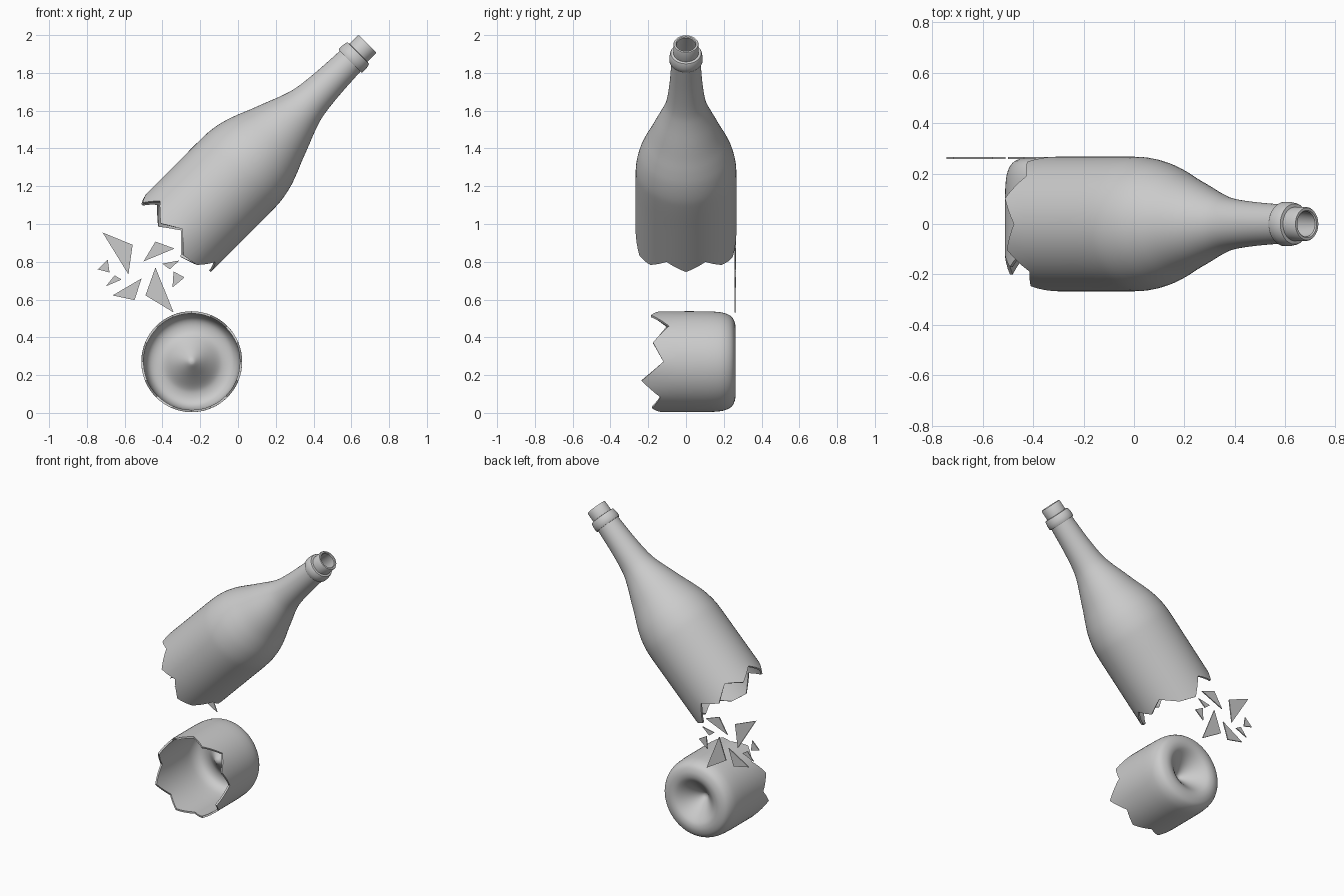
import bpy, bmesh, math
from mathutils import Vector

if "Cube" in bpy.data.objects:
    bpy.data.objects.remove(bpy.data.objects["Cube"])

SEG = 64
WALL = 0.012


def finish(name, bm, angle=35):
    bmesh.ops.remove_doubles(bm, verts=bm.verts, dist=0.0004)
    bmesh.ops.recalc_face_normals(bm, faces=bm.faces)
    mesh = bpy.data.meshes.new(name)
    bm.to_mesh(mesh)
    bm.free()
    ob = bpy.data.objects.new(name, mesh)
    bpy.context.collection.objects.link(ob)
    bpy.ops.object.select_all(action='DESELECT')
    ob.select_set(True)
    bpy.context.view_layer.objects.active = ob
    bpy.ops.object.shade_smooth_by_angle(angle=math.radians(angle))
    return ob


def smooth(pts, n=4):
    """Catmull-Rom curve through the profile points."""
    p = [Vector(q) for q in pts]
    p = [2 * p[0] - p[1]] + p + [2 * p[-1] - p[-2]]
    out = []
    for i in range(1, len(p) - 2):
        a, b, c, d = p[i - 1:i + 3]
        for k in range(n):
            t = k / n
            q = 0.5 * (2 * b + (c - a) * t + (2 * a - 5 * b + 4 * c - d) * t * t
                       + (3 * b - a - 3 * c + d) * t ** 3)
            out.append((max(q.x, 0), q.y))
    return out + [tuple(pts[-1])]


def broken_revolve(name, radius, profile, jag, origin, axis, up, side):
    """Revolve a (radius, height) profile whose two ends meet at a jagged break."""
    axis, up, side, origin = (Vector(v) for v in (axis, up, side, origin))
    per = SEG // len(jag)
    bm = bmesh.new()

    def ring(r, heights):
        out = []
        for i in range(SEG):
            a = 2 * math.pi * i / SEG
            p = origin + axis * heights[i] + (up * math.cos(a) + side * math.sin(a)) * r
            out.append(bm.verts.new(p))
        return out

    edge = []
    for i in range(SEG):
        k, f = divmod(i, per)
        edge.append(jag[k] + (jag[(k + 1) % len(jag)] - jag[k]) * f / per)
    rings = [ring(radius, edge)]
    rings += [ring(r, [h] * SEG) for r, h in profile]
    rings.append(ring(radius - WALL, edge))
    for a, b in zip(rings, rings[1:] + rings[:1]):
        for i in range(SEG):
            j = (i + 1) % SEG
            bm.faces.new((a[i], a[j], b[j], b[i]))
    return finish(name, bm)


# Upper bottle: shoulder, neck, collar and lip, tilted 45 degrees
body = smooth([(0.267, 0.54), (0.267, 0.72), (0.267, 0.88), (0.263, 0.96), (0.247, 1.04),
               (0.223, 1.11), (0.194, 1.18), (0.163, 1.26), (0.124, 1.36), (0.102, 1.44),
               (0.087, 1.57), (0.077, 1.735)])
collar = [(0.084, 1.735), (0.088, 1.742), (0.088, 1.765), (0.084, 1.79), (0.080, 1.797),
          (0.067, 1.799), (0.067, 1.861), (0.064, 1.866), (0.054, 1.866), (0.050, 1.861)]
inner = [(min(r - WALL, 0.2 + r), h) for r, h in reversed(body)]
top_jag = [0.49, 0.43, 0.50, 0.42, 0.48, 0.385, 0.40, 0.48,
           0.425, 0.48, 0.40, 0.37, 0.47, 0.40, 0.48, 0.42]
s = math.sqrt(0.5)
broken_revolve("bottle_top", 0.267, body + collar + inner, top_jag,
               (-0.634, 0, 0.634), (s, 0, s), (-s, 0, s), (0, -1, 0))

# Bottle base lying on its side, with a deep pushed-in bottom
base = smooth([(0.267, -0.05), (0.267, 0.06), (0.265, 0.15), (0.257, 0.205), (0.236, 0.243),
               (0.20, 0.26), (0.165, 0.26), (0.135, 0.246), (0.095, 0.212), (0.05, 0.168),
               (0.018, 0.138), (0.0, 0.132)])
base_in = smooth([(0.0, 0.12), (0.018, 0.126), (0.05, 0.156), (0.095, 0.2), (0.135, 0.234),
                  (0.165, 0.248), (0.20, 0.248), (0.228, 0.233), (0.246, 0.2), (0.253, 0.15),
                  (0.255, 0.06), (0.255, -0.05)])
base_jag = [-0.13, -0.185, -0.09, -0.175, -0.12, -0.235, -0.135, -0.18,
            -0.12, -0.18, -0.12, -0.20, -0.11, -0.17, -0.10, -0.18]
broken_revolve("bottle_base", 0.267, base + base_in, base_jag,
               (-0.245, 0, 0.271), (0, 1, 0), (0, 0, 1), (1, 0, 0))

# Flat triangular shards standing in one plane behind the break
shards = [
    ((-0.717, 0.955), (-0.558, 0.89), (-0.58, 0.733)),
    ((-0.437, 0.907), (-0.336, 0.87), (-0.50, 0.802)),
    ((-0.69, 0.812), (-0.743, 0.76), (-0.68, 0.743)),
    ((-0.653, 0.728), (-0.616, 0.706), (-0.70, 0.67)),
    ((-0.51, 0.712), (-0.548, 0.597), (-0.664, 0.622)),
    ((-0.437, 0.77), (-0.49, 0.622), (-0.341, 0.532)),
    ((-0.40, 0.79), (-0.31, 0.807), (-0.362, 0.76)),
    ((-0.341, 0.749), (-0.283, 0.717), (-0.347, 0.664)),
]
for n, tri in enumerate(shards, 1):
    bm = bmesh.new()
    face = bm.faces.new([bm.verts.new((x, 0.258, z)) for x, z in tri])
    ext = bmesh.ops.extrude_face_region(bm, geom=[face])
    bmesh.ops.translate(bm, vec=(0, 0.007, 0),
                        verts=[g for g in ext["geom"] if isinstance(g, bmesh.types.BMVert)])
    finish(f"shard_{n}", bm)
